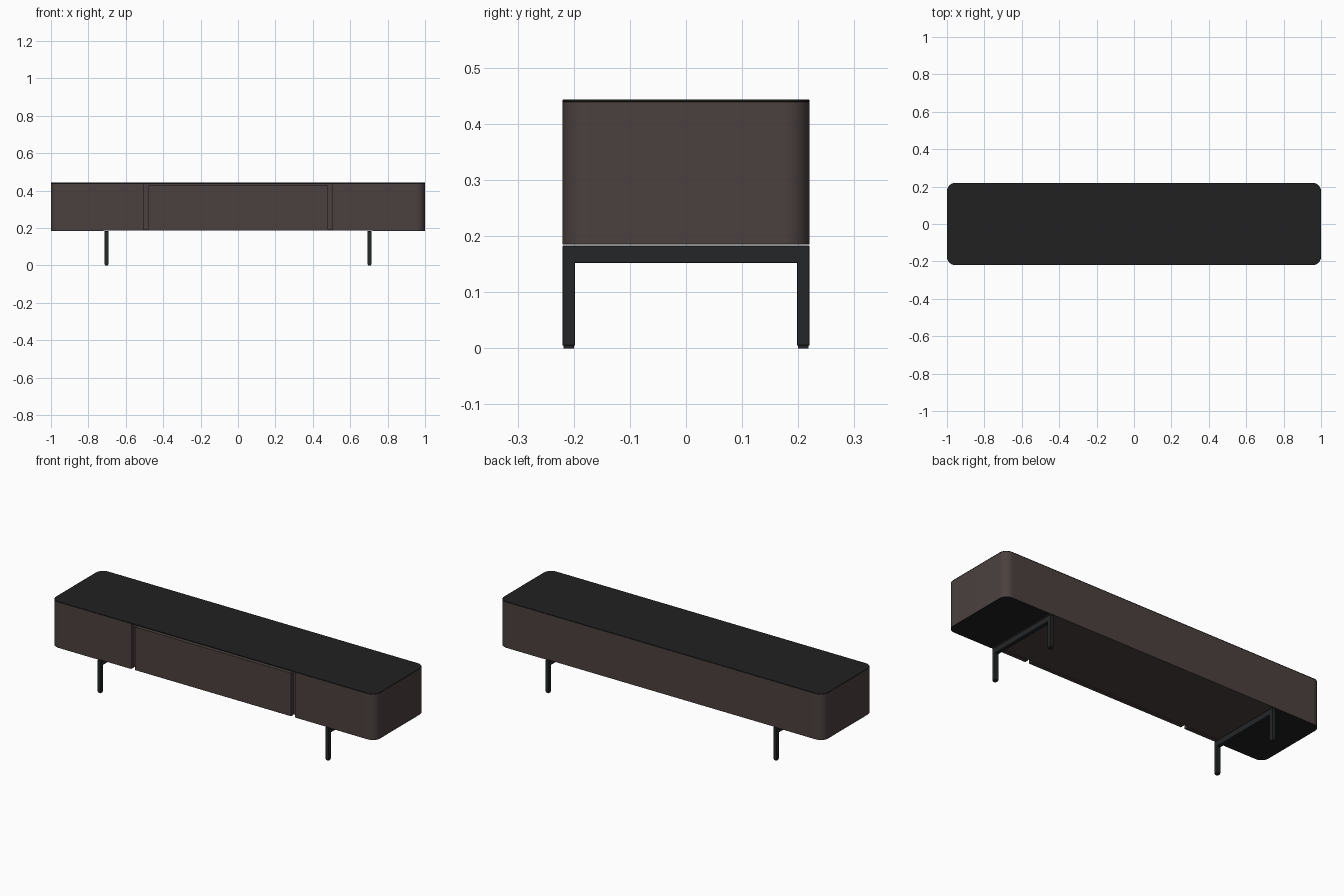
import bpy, bmesh, math

cube = bpy.data.objects.get("Cube")
if cube:
    bpy.data.objects.remove(cube)


def material(name, color):
    m = bpy.data.materials.new(name)
    m.use_nodes = True
    m.diffuse_color = (*color, 1)
    m.node_tree.nodes["Principled BSDF"].inputs["Base Color"].default_value = (*color, 1)
    return m


BROWN = material("dark brown wood", (0.070, 0.053, 0.050))
BLACK = material("black top", (0.015, 0.015, 0.015))
METAL = material("black metal", (0.017, 0.019, 0.020))

HALF_X, HALF_Y, RADIUS = 1.0, 0.22, 0.045
SEAM = 0.94
BODY_LOW, BODY_TOP, TOP = 0.187, 0.439, 0.443


def prism(name, outline, z0, z1, mat, bevel=0):
    """Extrude a counter-clockwise outline from z0 to z1."""
    bm = bmesh.new()
    base = bm.faces.new([bm.verts.new((x, y, z0)) for x, y in outline])
    out = bmesh.ops.extrude_face_region(bm, geom=[base])
    for v in out["geom"]:
        if isinstance(v, bmesh.types.BMVert):
            v.co.z = z1
    bmesh.ops.recalc_face_normals(bm, faces=bm.faces)
    me = bpy.data.meshes.new(name)
    bm.to_mesh(me)
    bm.free()
    me.materials.append(mat)
    ob = bpy.data.objects.new(name, me)
    bpy.context.collection.objects.link(ob)
    if bevel:
        mod = ob.modifiers.new("soft edge", "BEVEL")
        mod.width, mod.segments, mod.limit_method = bevel, 2, "ANGLE"
    bpy.ops.object.select_all(action="DESELECT")
    ob.select_set(True)
    bpy.context.view_layer.objects.active = ob
    bpy.ops.object.shade_smooth_by_angle(angle=math.radians(30))
    return ob


def box(name, x0, x1, y0, y1, z0, z1, mat, bevel=0):
    x0, x1 = sorted((x0, x1))
    return prism(name, [(x0, y0), (x1, y0), (x1, y1), (x0, y1)], z0, z1, mat, bevel)


def corner(sx, sy, steps=10):
    """Points of one rounded corner, from the front or back towards the end."""
    cx, cy = HALF_X - RADIUS, HALF_Y - RADIUS
    angles = [math.pi / 2 * (1 - i / steps) for i in range(steps + 1)]
    return [(sx * (cx + RADIUS * math.cos(a)), sy * (cy + RADIUS * math.sin(a))) for a in angles]


def end_outline(side, inner):
    return ([(side * inner, -HALF_Y)] + corner(side, -1)
            + corner(side, 1)[::-1] + [(side * inner, HALF_Y)])


# Cabinet body: inner carcass and back
box("carcass", -SEAM, SEAM, -0.197, 0.207, 0.190, BODY_TOP, BROWN)
box("back_panel", -SEAM, SEAM, 0.207, HALF_Y, BODY_LOW, BODY_TOP, BROWN)

# Centre drawer, standing free of the side panels and top
box("drawer_front", -0.482, 0.482, -HALF_Y, -0.198, BODY_LOW, 0.428, BROWN, 0.001)

# Top with rounded corners
prism("top_plate", end_outline(1, 0)[1:-1] + end_outline(-1, 0)[1:-1][::-1],
      BODY_TOP, TOP, BLACK, 0.001)

for side, label in ((1, "left"), (-1, "right")):
    # Rounded ends, front panels and black underside
    prism(label + "_end", end_outline(side, SEAM), BODY_LOW, BODY_TOP, BROWN)
    box(label + "_front_panel", side * 0.505, side * SEAM, -HALF_Y, -0.197,
        BODY_LOW, BODY_TOP, BROWN)
    prism(label + "_underside", end_outline(side, 0.72), 0.185, BODY_LOW, BLACK)

    # Leg frame: cross rail, two legs and foot pads
    x0, x1 = side * 0.693, side * 0.714
    box(label + "_rail", x0, x1, -HALF_Y, HALF_Y, 0.152, 0.183, METAL, 0.001)
    for y, end in ((-0.209, "front"), (0.209, "back")):
        box(f"{label}_{end}_leg", x0, x1, y - 0.011, y + 0.011, 0.005, 0.155, METAL, 0.001)
        box(f"{label}_{end}_foot", side * 0.695, side * 0.712, y - 0.009, y + 0.009,
            0, 0.005, METAL)
